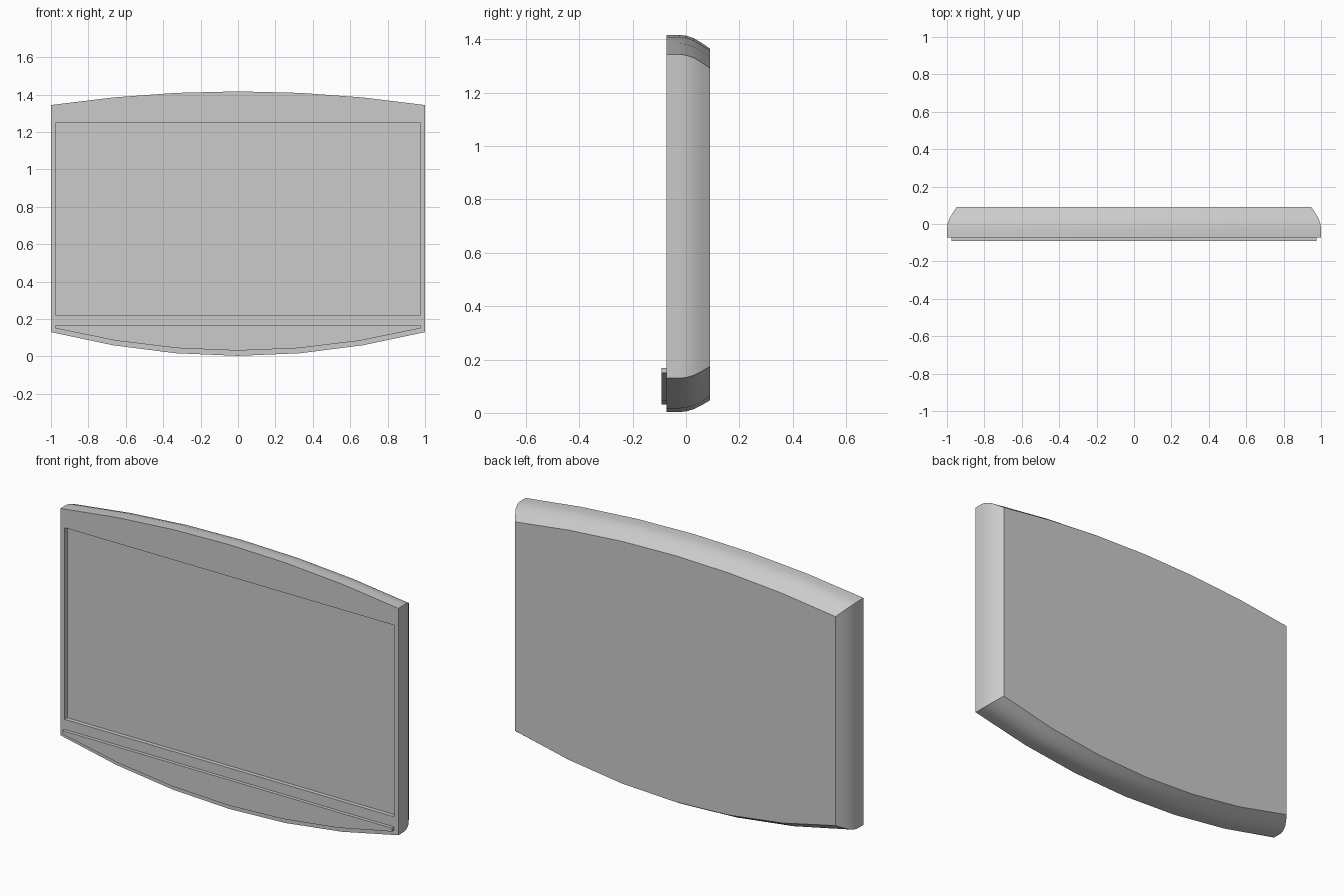
import bpy
import bmesh

if "Cube" in bpy.data.objects:
    bpy.data.objects.remove(bpy.data.objects["Cube"], do_unlink=True)

grey = bpy.data.materials.new("light grey")
grey.use_nodes = True
colour = (0.6, 0.6, 0.6, 1)
grey.diffuse_color = colour
grey.node_tree.nodes["Principled BSDF"].inputs["Base Color"].default_value = colour

FRONT = -0.073
STEPS = [i / 3 for i in range(-3, 4)]


def finish(name, bm):
    bmesh.ops.recalc_face_normals(bm, faces=bm.faces)
    mesh = bpy.data.meshes.new(name)
    bm.to_mesh(mesh)
    bm.free()
    obj = bpy.data.objects.new(name, mesh)
    bpy.context.collection.objects.link(obj)
    mesh.materials.append(grey)
    bpy.ops.object.select_all(action="DESELECT")
    obj.select_set(True)
    bpy.context.view_layer.objects.active = obj
    bpy.ops.object.shade_smooth_by_angle(angle=0.5)
    return obj


def bridge(bm, a, b):
    n = len(a)
    return [bm.faces.new((a[i], a[(i + 1) % n], b[(i + 1) % n], b[i])) for i in range(n)]


def casing_ring(bm, y, inset):
    """Barrel-shaped outline, bowed at the top and bottom."""
    low = [(t * (1 - inset), 0.003 + 0.127 * t * t + inset * 0.85) for t in STEPS]
    high = [(t * (1 - inset), 1.417 - 0.073 * t * t - inset) for t in reversed(STEPS)]
    return [bm.verts.new((x, y, z)) for x, z in low + high]


# Casing with rounded back edges
bm = bmesh.new()
profile = [(FRONT, 0), (-0.025, 0), (0.0, 0.003), (0.03, 0.013), (0.06, 0.031), (0.09, 0.052)]
rings = [casing_ring(bm, y, d) for y, d in profile]
for a, b in zip(rings, rings[1:]):
    bridge(bm, a, b)
bm.faces.new(rings[-1])

# Recessed screen in the front face
corners = [(-0.975, 0.222), (0.975, 0.222), (0.975, 1.247), (-0.975, 1.247)]
rim = [bm.verts.new((x, FRONT, z)) for x, z in corners]
floor = [bm.verts.new((x, FRONT + 0.022, z)) for x, z in corners]
bridge(bm, rim, floor)
bm.faces.new(floor)
front = rings[0]
n = len(STEPS)
bm.faces.new(front[:n] + [rim[1], rim[0]])
bm.faces.new(front[n:] + [rim[3], rim[2]])
bm.faces.new((front[n - 1], front[n], rim[2], rim[1]))
bm.faces.new((front[-1], front[0], rim[0], rim[3]))
finish("casing", bm)

# Raised bow-shaped panel below the screen
bm = bmesh.new()
outline = [(t * 0.975, 0.031 + 0.119 * t * t) for t in STEPS]
outline += [(0.975, 0.168), (-0.975, 0.168)]
back = [bm.verts.new((x, FRONT, z)) for x, z in outline]
face = [bm.verts.new((x, FRONT - 0.018, z)) for x, z in outline]
bridge(bm, back, face)
bm.faces.new(face)
bm.faces.new(back)
finish("lower_panel", bm)
